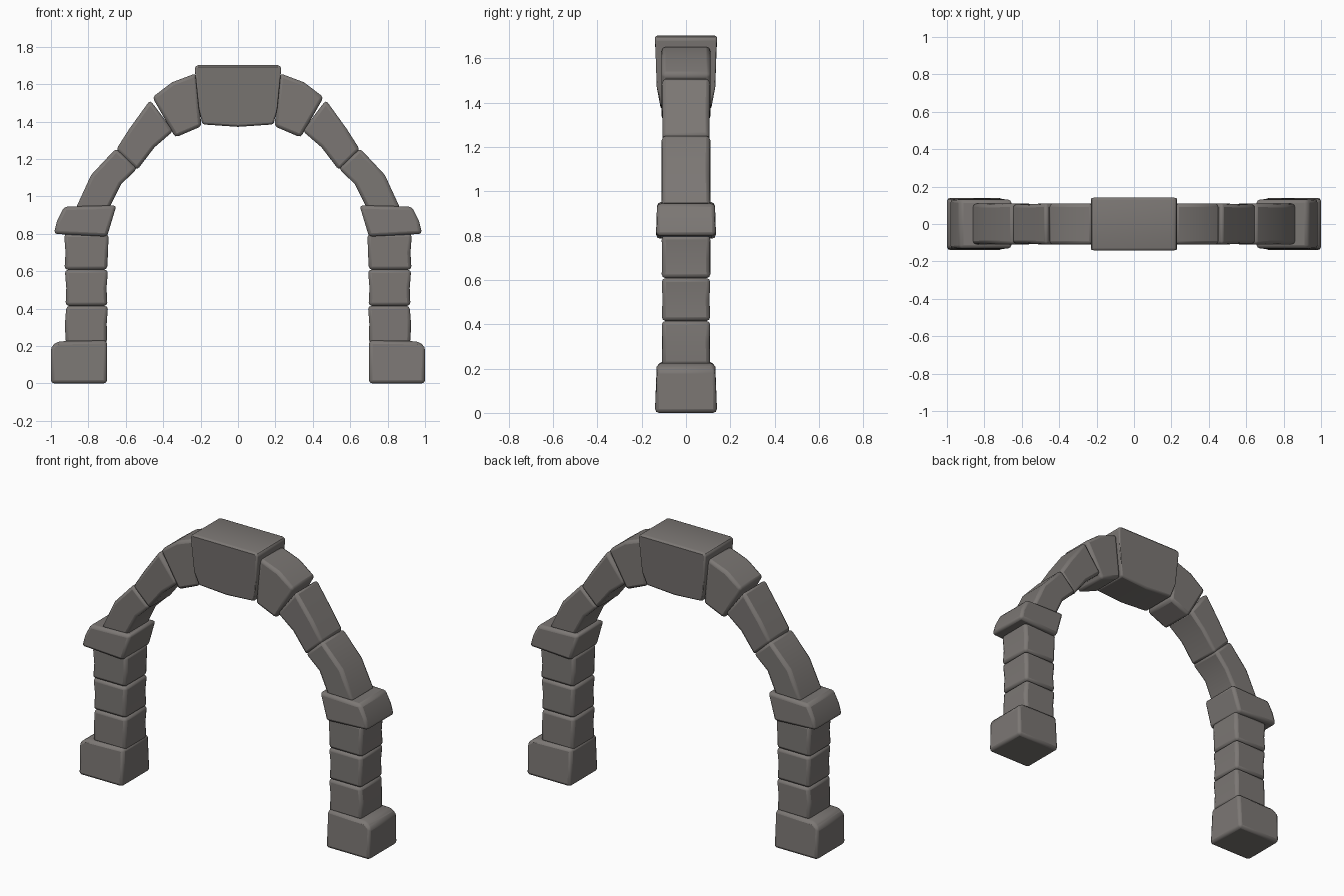
import bpy, bmesh

stone = bpy.data.materials.new("warm grey stone")
stone.diffuse_color = (0.2, 0.185, 0.175, 1)


def block(name, pts, side=1, bevel=0.018):
    """Stone from a front outline of (x, z, half depth), bevelled and smoothed."""
    bm = bmesh.new()
    front = [bm.verts.new((x * side, -d, z)) for x, z, d in pts]
    back = [bm.verts.new((x * side, d, z)) for x, z, d in pts]
    n = len(pts)
    bm.faces.new(front)
    bm.faces.new(back[::-1])
    for i in range(n):
        j = (i + 1) % n
        bm.faces.new((front[j], front[i], back[i], back[j]))
    bmesh.ops.recalc_face_normals(bm, faces=bm.faces)
    me = bpy.data.meshes.new(name)
    bm.to_mesh(me)
    bm.free()
    me.materials.append(stone)
    ob = bpy.data.objects.new(name, me)
    bpy.context.collection.objects.link(ob)
    mod = ob.modifiers.new("worn edges", "BEVEL")
    mod.width = bevel
    mod.segments = 2
    mod.limit_method = "ANGLE"
    mod.angle_limit = 0.6
    bpy.context.view_layer.objects.active = ob
    ob.select_set(True)
    bpy.ops.object.shade_smooth_by_angle(angle=0.7)
    ob.select_set(False)
    return ob


# Right-hand outlines; the left side is the mirror image
D = 0.11
parts = {
    "base": [(0.70, 0, 0.14), (1.0, 0, 0.14), (1.0, 0.195, 0.138),
             (0.965, 0.225, 0.125), (0.70, 0.23, 0.125)],
    "pillar_block_lower": [(0.70, 0.215, D), (0.922, 0.215, D), (0.925, 0.32, 0.106),
                           (0.918, 0.415, D), (0.695, 0.415, D), (0.702, 0.32, 0.106)],
    "pillar_block_middle": [(0.698, 0.415, D), (0.922, 0.415, D), (0.918, 0.51, 0.106),
                            (0.926, 0.608, D), (0.695, 0.608, D), (0.703, 0.51, 0.106)],
    "pillar_block_upper": [(0.70, 0.608, D), (0.928, 0.608, D), (0.922, 0.70, 0.108),
                           (0.93, 0.80, D), (0.692, 0.80, D), (0.695, 0.70, 0.108)],
    "capital": [(0.70, 0.785, 0.135), (0.985, 0.80, 0.135), (0.967, 0.87, 0.135),
                (0.93, 0.945, 0.13), (0.65, 0.952, 0.13)],
    "arch_stone_lower": [(0.69, 0.935, D), (0.868, 0.935, D), (0.785, 1.115, 0.105),
                         (0.652, 1.257, D), (0.538, 1.15, D), (0.626, 1.064, 0.105)],
    "arch_stone_middle": [(0.54, 1.14, 0.105), (0.652, 1.25, 0.105), (0.582, 1.36, 0.105),
                          (0.47, 1.515, D), (0.345, 1.35, D), (0.446, 1.263, 0.105)],
    "arch_stone_upper": [(0.335, 1.315, D), (0.458, 1.53, D), (0.353, 1.61, 0.11),
                         (0.225, 1.658, 0.11), (0.195, 1.375, D)],
}
for name, pts in parts.items():
    for side, label in ((-1, "left"), (1, "right")):
        block(f"{name}_{label}", pts, side)

# Keystone: wider and deeper at the top, drawn in below
half = [(0.0, 1.372, 0.115), (0.19, 1.385, 0.115), (0.21, 1.47, 0.138),
        (0.232, 1.69, 0.142), (0.215, 1.703, 0.138)]
block("keystone", half + [(-x, z, d) for x, z, d in half[:0:-1]], bevel=0.015)
